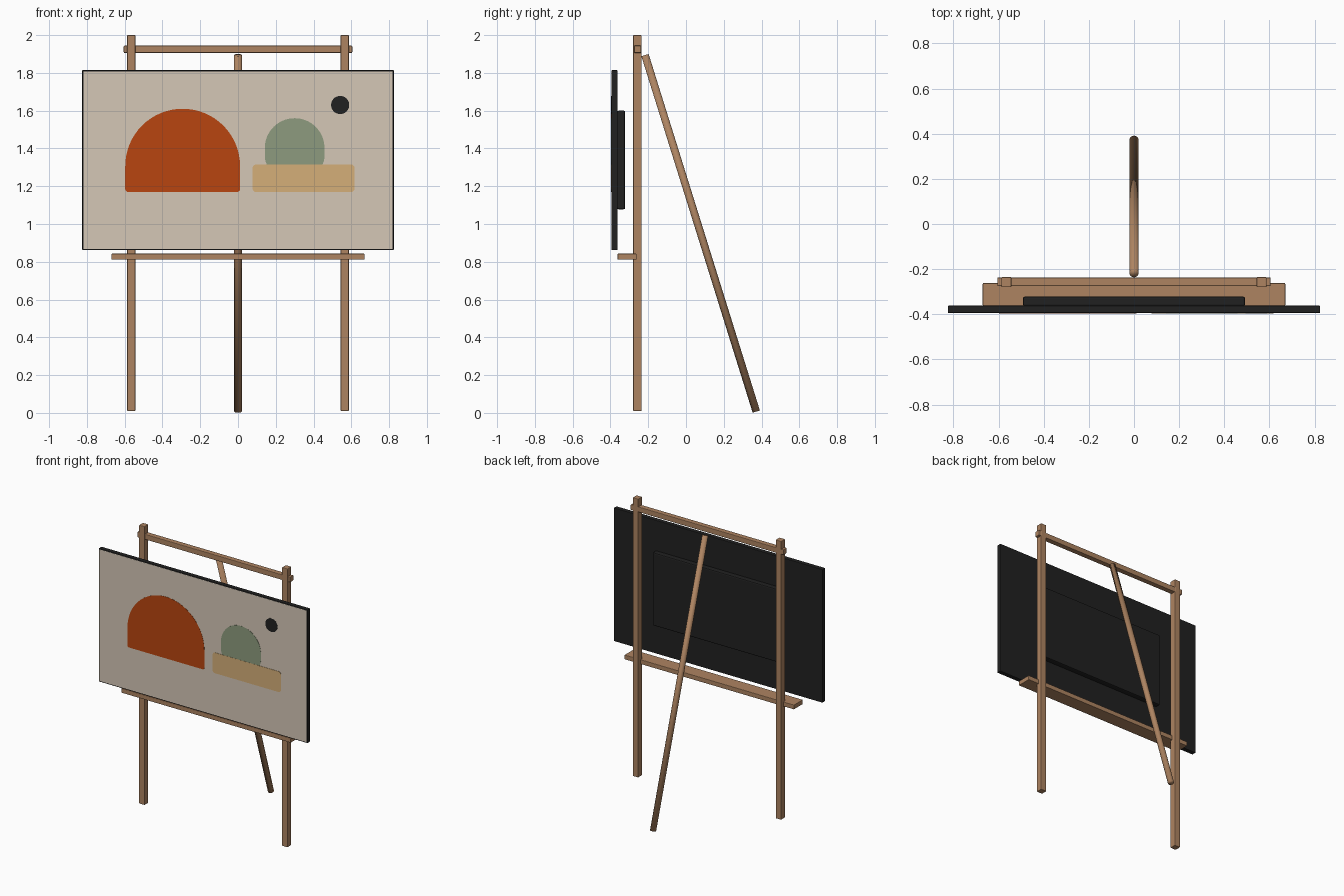
import bpy, bmesh, math
from mathutils import Vector

cube = bpy.data.objects.get("Cube")
if cube:
    bpy.data.objects.remove(cube, do_unlink=True)


def material(name, rgb):
    m = bpy.data.materials.new(name)
    m.use_nodes = True
    m.diffuse_color = (*rgb, 1)
    m.node_tree.nodes["Principled BSDF"].inputs["Base Color"].default_value = (*rgb, 1)
    return m


wood = material("warm wood", (0.42, 0.23, 0.12))
black = material("black frame", (0.015, 0.015, 0.015))
cream = material("cream canvas", (0.66, 0.57, 0.47))
rust = material("rust paint", (0.48, 0.06, 0.005))
sage = material("sage paint", (0.27, 0.33, 0.21))
sand = material("sand paint", (0.66, 0.43, 0.19))


def finish(name, bm, mat):
    mesh = bpy.data.meshes.new(name)
    bm.to_mesh(mesh)
    bm.free()
    mesh.materials.append(mat)
    ob = bpy.data.objects.new(name, mesh)
    bpy.context.collection.objects.link(ob)
    return ob


def box(name, low, high, mat, bevel=0.004):
    low, high = Vector(low), Vector(high)
    bm = bmesh.new()
    bmesh.ops.create_cube(bm, size=1)
    bmesh.ops.scale(bm, vec=high - low, verts=bm.verts)
    bmesh.ops.translate(bm, vec=(low + high) / 2, verts=bm.verts)
    ob = finish(name, bm, mat)
    mod = ob.modifiers.new("soft edges", "BEVEL")
    mod.width, mod.segments = bevel, 2
    return ob


def painted_shape(name, x, z, width, height, r_top, r_bottom, layer, mat):
    """Thin plate on the canvas: a rectangle with rounded corners, x and z at its centre."""
    front, back = CANVAS_Y - 0.001 * layer, CANVAS_Y
    bm = bmesh.new()
    ring = []
    for quarter, (sx, sz) in enumerate([(1, 1), (-1, 1), (-1, -1), (1, -1)]):
        r = r_top if sz > 0 else r_bottom
        cx, cz = x + sx * (width / 2 - r), z + sz * (height / 2 - r)
        for i in range(17):
            a = math.pi / 2 * (quarter + i / 16)
            ring.append(bm.verts.new((cx + r * math.cos(a), back, cz + r * math.sin(a))))
    bmesh.ops.remove_doubles(bm, verts=bm.verts, dist=0.0001)
    face = bm.faces.new([v for v in ring if v.is_valid])
    out = bmesh.ops.extrude_face_region(bm, geom=[face])["geom"]
    bmesh.ops.translate(bm, vec=(0, front - back, 0),
                        verts=[g for g in out if isinstance(g, bmesh.types.BMVert)])
    bmesh.ops.recalc_face_normals(bm, faces=bm.faces)
    return finish(name, bm, mat)


# Easel frame
for side, sx in (("left", 1), ("right", -1)):
    box(side + "_front_leg", (sx * 0.565 - 0.022, -0.28, 0.01),
        (sx * 0.565 + 0.022, -0.235, 2.0), wood)
box("top_rail", (-0.605, -0.275, 1.906), (0.605, -0.237, 1.944), wood)
box("tray", (-0.67, -0.362, 0.811), (0.67, -0.262, 0.843), wood, 0.003)

# Round rear strut, softly shaded right over its ends
top, foot = Vector((0, -0.217, 1.894)), Vector((0, 0.372, 0.007))
bm = bmesh.new()
bmesh.ops.create_cone(bm, cap_ends=True, segments=24, radius1=0.02, radius2=0.02,
                      depth=(top - foot).length)
bmesh.ops.rotate(bm, verts=bm.verts, matrix=(top - foot).to_track_quat("Z", "Y").to_matrix())
bmesh.ops.translate(bm, vec=(top + foot) / 2, verts=bm.verts)
for f in bm.faces:
    f.smooth = True
finish("rear_strut", bm, wood)

# Picture panel, its backing and the canvas face
box("panel", (-0.825, -0.394, 0.862), (0.825, -0.362, 1.814), black, 0.003)
box("panel_backing", (-0.492, -0.364, 1.078), (0.492, -0.322, 1.6), black, 0.008)
CANVAS_Y = -0.395
box("canvas", (-0.819, CANVAS_Y, 0.868), (0.819, -0.39, 1.808), cream, 0.0005)

# Painted shapes
painted_shape("rust_arch", -0.293, 1.39, 0.608, 0.44, 0.3035, 0.015, 1, rust)
painted_shape("sage_dome", 0.3, 1.41, 0.316, 0.3, 0.1575, 0.1, 1, sage)
painted_shape("sand_block", 0.347, 1.242, 0.54, 0.147, 0.02, 0.02, 2, sand)
painted_shape("black_dot", 0.541, 1.63, 0.096, 0.096, 0.0478, 0.0478, 1, black)
